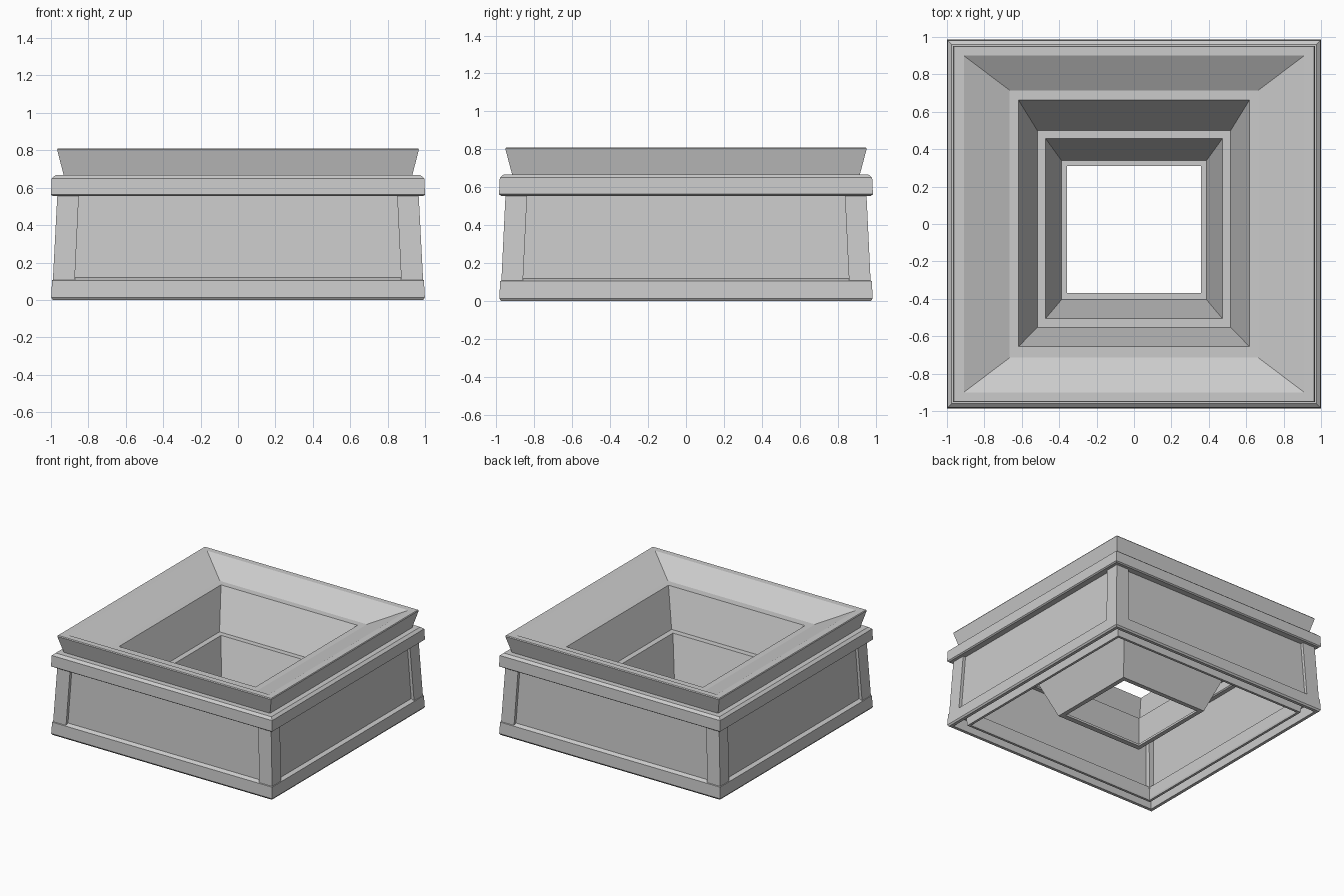
import bpy, bmesh

if "Cube" in bpy.data.objects:
    bpy.data.objects.remove(bpy.data.objects["Cube"])


def loft(name, rects, closed=False):
    """Skin a series of rectangles (x0, x1, y0, y1, z); closed joins last to first, otherwise capped."""
    bm = bmesh.new()
    loops = [[bm.verts.new(p) for p in ((x0, y0, z), (x1, y0, z), (x1, y1, z), (x0, y1, z))]
             for x0, x1, y0, y1, z in rects]
    pairs = list(zip(loops, loops[1:]))
    if closed:
        pairs.append((loops[-1], loops[0]))
    else:
        bm.faces.new(loops[0])
        bm.faces.new(loops[-1])
    for a, b in pairs:
        for i in range(4):
            j = (i + 1) % 4
            bm.faces.new((a[i], a[j], b[j], b[i]))
    bmesh.ops.recalc_face_normals(bm, faces=bm.faces)
    mesh = bpy.data.meshes.new(name)
    bm.to_mesh(mesh)
    bm.free()
    obj = bpy.data.objects.new(name, mesh)
    bpy.context.collection.objects.link(obj)
    return obj


def frame(name, profile):
    """Square frame from (half_x, z) profile points; y is slightly shorter than x."""
    return loft(name, [(-x, x, -x + 0.014, x - 0.014, z) for x, z in profile], closed=True)


def span(sign, a, b):
    return tuple(sorted((sign * a, sign * b)))


# Base rail: channel open underneath
frame("base_rail", [(0.99, 0), (0.999, 0.013), (0.994, 0.105), (0.96, 0.12), (0.88, 0.12), (0.868, 0.013),
                    (0.872, 0), (0.892, 0), (0.9, 0.095), (0.965, 0.095), (0.965, 0)])

# Top rail with chamfered edges
frame("top_rail", [(0.99, 0.555), (1.0, 0.563), (0.996, 0.65), (0.975, 0.668),
                   (0.87, 0.668), (0.852, 0.563), (0.86, 0.555)])

# Leaning corner posts
for sx, side in ((-1, "left"), (1, "right")):
    for sy, end in ((-1, "front"), (1, "back")):
        loft(f"{end}_{side}_post", [span(sx, 0.873, 0.99) + span(sy, 0.86, 0.974) + (0.1,),
                                    span(sx, 0.85, 0.965) + span(sy, 0.837, 0.951) + (0.58,)])

# Recessed leaning side panels
for s, end in ((-1, "front"), (1, "back")):
    loft(f"{end}_panel", [(-0.9, 0.9) + span(s, 0.95, 0.90) + (0.1,),
                          (-0.88, 0.88) + span(s, 0.927, 0.877) + (0.58,)])
for s, side in ((-1, "left"), (1, "right")):
    loft(f"{side}_panel", [span(s, 0.965, 0.915) + (-0.89, 0.89, 0.1),
                           span(s, 0.942, 0.892) + (-0.87, 0.87, 0.58)])

# Flared collar with its sloping top
collar = [(0.925, 0.91, 0.64), (0.967, 0.953, 0.803), (0.963, 0.948, 0.81), (0.91, 0.90, 0.81),
          (0.665, 0.715, 0.70), (0.63, 0.67, 0.70), (0.63, 0.67, 0.64)]
loft("flared_collar", [(-x, x, -y, y, z) for x, y, z in collar], closed=True)

# Stepped hopper, slightly off centre from front to back
inner = [(0.617, -0.655, 0.662, 0.70), (0.517, -0.553, 0.50, 0.405), (0.472, -0.505, 0.456, 0.405),
         (0.388, -0.405, 0.34, 0.08), (0.357, -0.369, 0.31, 0.08)]
outer = [(0.357, -0.369, 0.31, 0.062), (0.393, -0.412, 0.346, 0.062), (0.505, -0.54, 0.49, 0.385),
         (0.535, -0.57, 0.52, 0.385), (0.64, -0.68, 0.685, 0.70)]
loft("stepped_hopper", [(-x, x, y0, y1, z) for x, y0, y1, z in inner + outer], closed=True)
